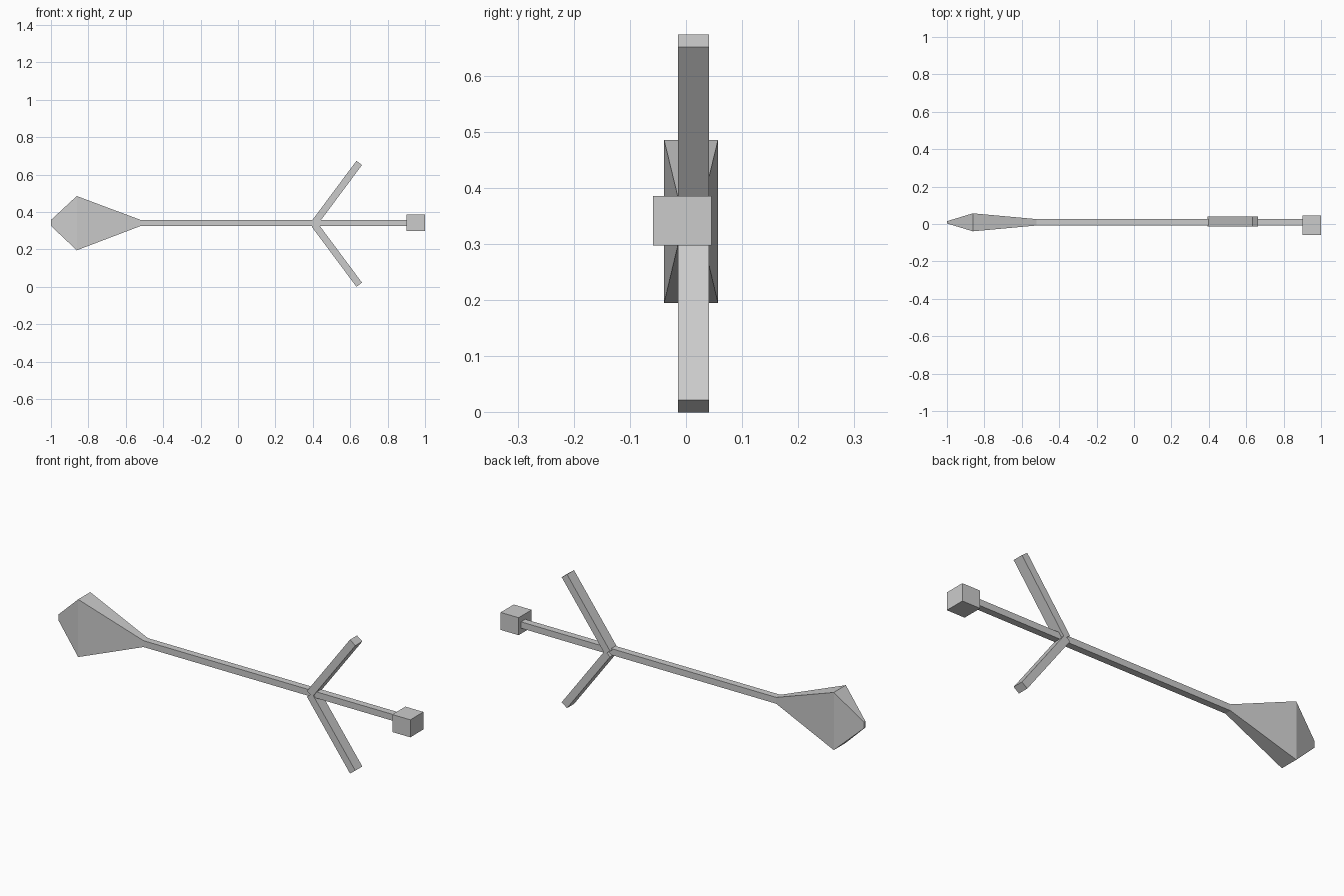
import bpy, bmesh
from mathutils import Vector

if "Cube" in bpy.data.objects:
    bpy.data.objects.remove(bpy.data.objects["Cube"])


def loft(name, rings):
    """Join four-cornered rings into a closed flat-faced solid."""
    bm = bmesh.new()
    loops = [[bm.verts.new(p) for p in ring] for ring in rings]
    for a, b in zip(loops, loops[1:]):
        for i in range(4):
            j = (i + 1) % 4
            bm.faces.new((a[i], a[j], b[j], b[i]))
    bm.faces.new(loops[0])
    bm.faces.new(loops[-1])
    bmesh.ops.recalc_face_normals(bm, faces=bm.faces)
    mesh = bpy.data.meshes.new(name)
    bm.to_mesh(mesh)
    bm.free()
    obj = bpy.data.objects.new(name, mesh)
    bpy.context.collection.objects.link(obj)
    return obj


def rect(x, y, z, half_y, half_z):
    return [(x, y + sy * half_y, z + sz * half_z)
            for sy, sz in ((-1, -1), (1, -1), (1, 1), (-1, 1))]


def bar(name, start, end, y, half_y, half_w):
    """Rectangular bar between two (x, z) points."""
    s, e = Vector(start), Vector(end)
    d = (e - s).normalized()
    n = Vector((d.y, -d.x)) * half_w
    rings = [[(p.x + n.x * k, y + h * half_y, p.y + n.y * k)
              for h, k in ((-1, -1), (1, -1), (1, 1), (-1, 1))] for p in (s, e)]
    return loft(name, rings)


# Shaft flaring into the faceted head
Y, Z = 0.009, 0.341
loft("shaft_and_head", [
    rect(-1.0, Y, Z, 0.006, 0.016),
    rect(-0.862, Y, Z - 0.001, 0.048, 0.145),
    rect(-0.52, Y, Z, 0.017, 0.016),
    rect(0.92, Y, Z, 0.017, 0.016),
])

# Two angled arms, mirrored up and down
ARM_Z = 0.3365
for name, side in (("upper_arm", 1), ("lower_arm", -1)):
    bar(name, (0.408, ARM_Z + side * 0.003), (0.648, ARM_Z + side * 0.3255),
        0.0135, 0.0278, 0.0185)

# End block
loft("end_block", [rect(x, -0.007, Z, 0.052, 0.044) for x in (0.9, 1.0)])
